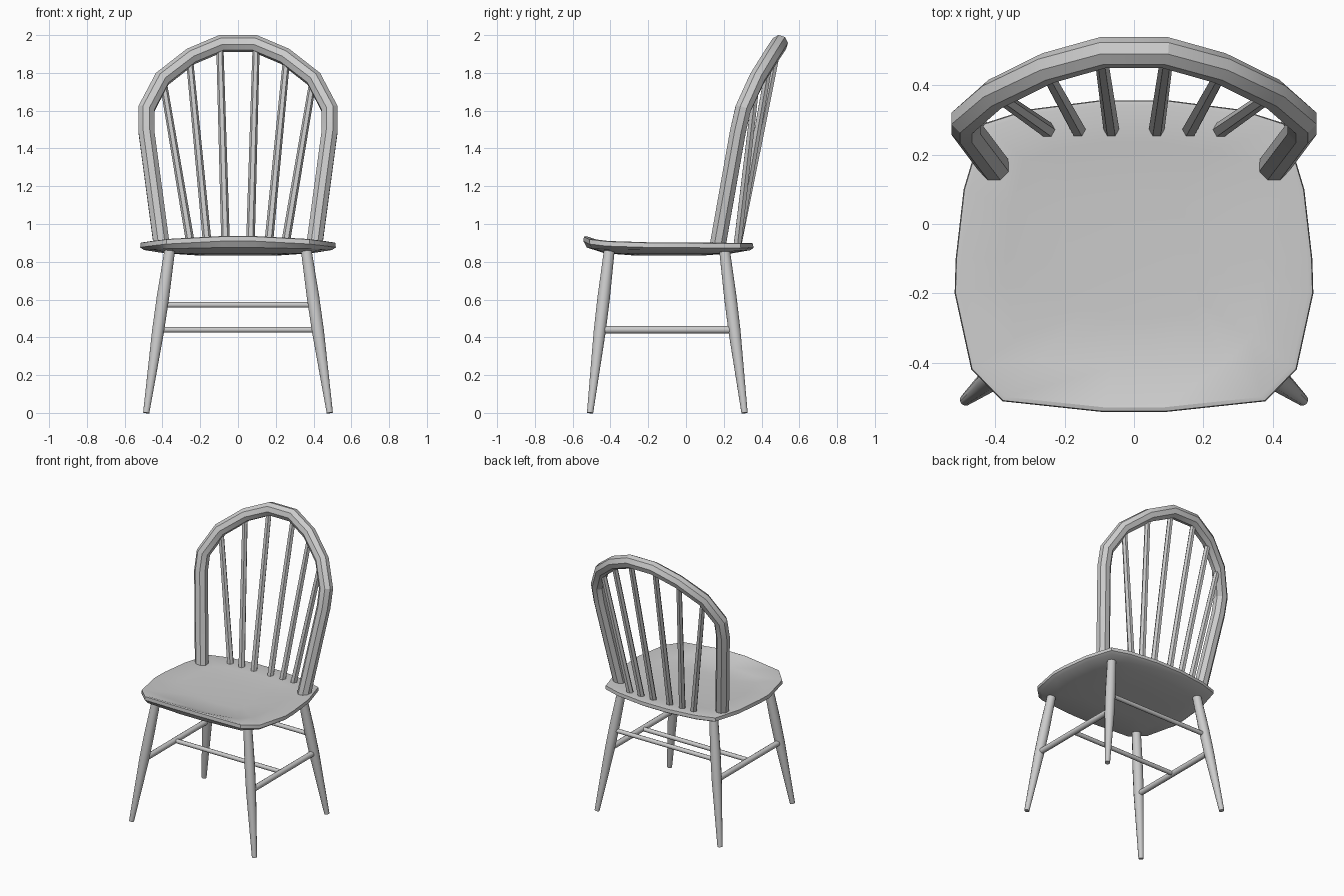
import bpy, bmesh, math
from mathutils import Vector

if "Cube" in bpy.data.objects:
    bpy.data.objects.remove(bpy.data.objects["Cube"])


def finish(name, bm, angle):
    bmesh.ops.recalc_face_normals(bm, faces=bm.faces)
    me = bpy.data.meshes.new(name)
    bm.to_mesh(me)
    bm.free()
    ob = bpy.data.objects.new(name, me)
    bpy.context.collection.objects.link(ob)
    bpy.ops.object.select_all(action='DESELECT')
    ob.select_set(True)
    bpy.context.view_layer.objects.active = ob
    bpy.ops.object.shade_smooth_by_angle(angle=math.radians(angle))
    return ob


def bridge(bm, a, b):
    n = len(a)
    for i in range(n):
        bm.faces.new((a[i], a[(i + 1) % n], b[(i + 1) % n], b[i]))


def tube(name, pts, radii, sides, ref=(0, -1, 0.02), angle=50):
    """Sweep a regular polygon along a path, with a radius per point."""
    bm = bmesh.new()
    pts = [Vector(p) for p in pts]
    rings = []
    for i, p in enumerate(pts):
        steps = [(pts[j + 1] - pts[j]).normalized() for j in (i - 1, i) if 0 <= j < len(pts) - 1]
        t = sum(steps, Vector()).normalized()
        u = Vector(ref)
        u = (u - t * u.dot(t)).normalized()
        v = t.cross(u)
        # widen mitred corners so the section keeps its width
        k = 1 / max(0.5, t.dot(steps[0]))
        ring = []
        for s in range(sides):
            a = 2 * math.pi * (s + 0.5) / sides
            ring.append(bm.verts.new(p + radii[i] * (u * math.cos(a) + v * math.sin(a) * k)))
        rings.append(ring)
    for a, b in zip(rings, rings[1:]):
        bridge(bm, a, b)
    bm.faces.new(rings[0])
    bm.faces.new(rings[-1])
    return finish(name, bm, angle)


# Seat: half outline (x, y, top edge z), mirrored, then stacked rings
half = [(0.09, -0.543, 0.933), (0.38, -0.512, 0.918), (0.47, -0.42, 0.907),
        (0.518, -0.2, 0.9), (0.515, -0.1, 0.9), (0.492, 0.1, 0.898),
        (0.435, 0.29, 0.897), (0.31, 0.33, 0.897), (0.1, 0.357, 0.897)]
outline = half + [(-x, y, z) for x, y, z in reversed(half)]
CY = -0.09
bm = bmesh.new()


def seat_ring(scale, height):
    return [bm.verts.new((x * scale, CY + (y - CY) * scale, height(z))) for x, y, z in outline]


rings = [seat_ring(0.4, lambda z: 0.833),
         seat_ring(0.75, lambda z: 0.845),
         seat_ring(0.96, lambda z: 0.861 + (z - 0.897) * 0.4),
         seat_ring(1.0, lambda z: z - 0.024),
         seat_ring(0.995, lambda z: z),
         seat_ring(0.97, lambda z: z + 0.003),
         seat_ring(0.72, lambda z: 0.89),
         seat_ring(0.4, lambda z: 0.883)]
for a, b in zip(rings, rings[1:]):
    bridge(bm, a, b)
bm.faces.new(rings[0])
bm.faces.new(rings[-1])
finish("seat", bm, 32)

# Bent hoop of the back
arc = [(0.402, 0.165, 0.87), (0.485, 0.275, 1.49), (0.485, 0.302, 1.61),
       (0.402, 0.375, 1.768), (0.25, 0.45, 1.887), (0.09, 0.495, 1.955)]
path = arc + [(-x, y, z) for x, y, z in reversed(arc)]
tube("back_hoop", path, [0.0455] * len(path), 8, ref=(0, -1, 0.3), angle=25)

for side, s in (("left", -1), ("right", 1)):
    # Fanned spindles
    for i, (xb, xt, yt, zt) in enumerate([(0.065, 0.096, 0.488, 1.94),
                                          (0.16, 0.257, 0.446, 1.875),
                                          (0.247, 0.398, 0.375, 1.765)]):
        tube(f"{side}_spindle_{i + 1}", [(s * xb, 0.27, 0.87), (s * xt, yt, zt)],
             [0.023, 0.019], 6, angle=30)
    # Splayed legs, swelling at mid height
    for end, y0, y1 in (("front", -0.508, -0.405), ("rear", 0.31, 0.203)):
        pts = [(s * (0.486 - 0.126 * f), y0 + (y1 - y0) * f, 0.87 * f) for f in (0, 0.5, 0.7, 1)]
        tube(f"{end}_{side}_leg", pts, [0.017, 0.033, 0.034, 0.029], 12)
    # Side stretchers
    tube(f"{side}_stretcher", [(s * 0.422, -0.455, 0.44), (s * 0.422, 0.256, 0.44)],
         [0.02, 0.02], 10, ref=(0, 0, 1))

# Cross stretchers
tube("middle_stretcher", [(-0.42, -0.11, 0.44), (0.42, -0.11, 0.44)], [0.015] * 2, 10)
tube("rear_stretcher", [(-0.4, 0.24, 0.572), (0.4, 0.24, 0.572)], [0.015] * 2, 10)
